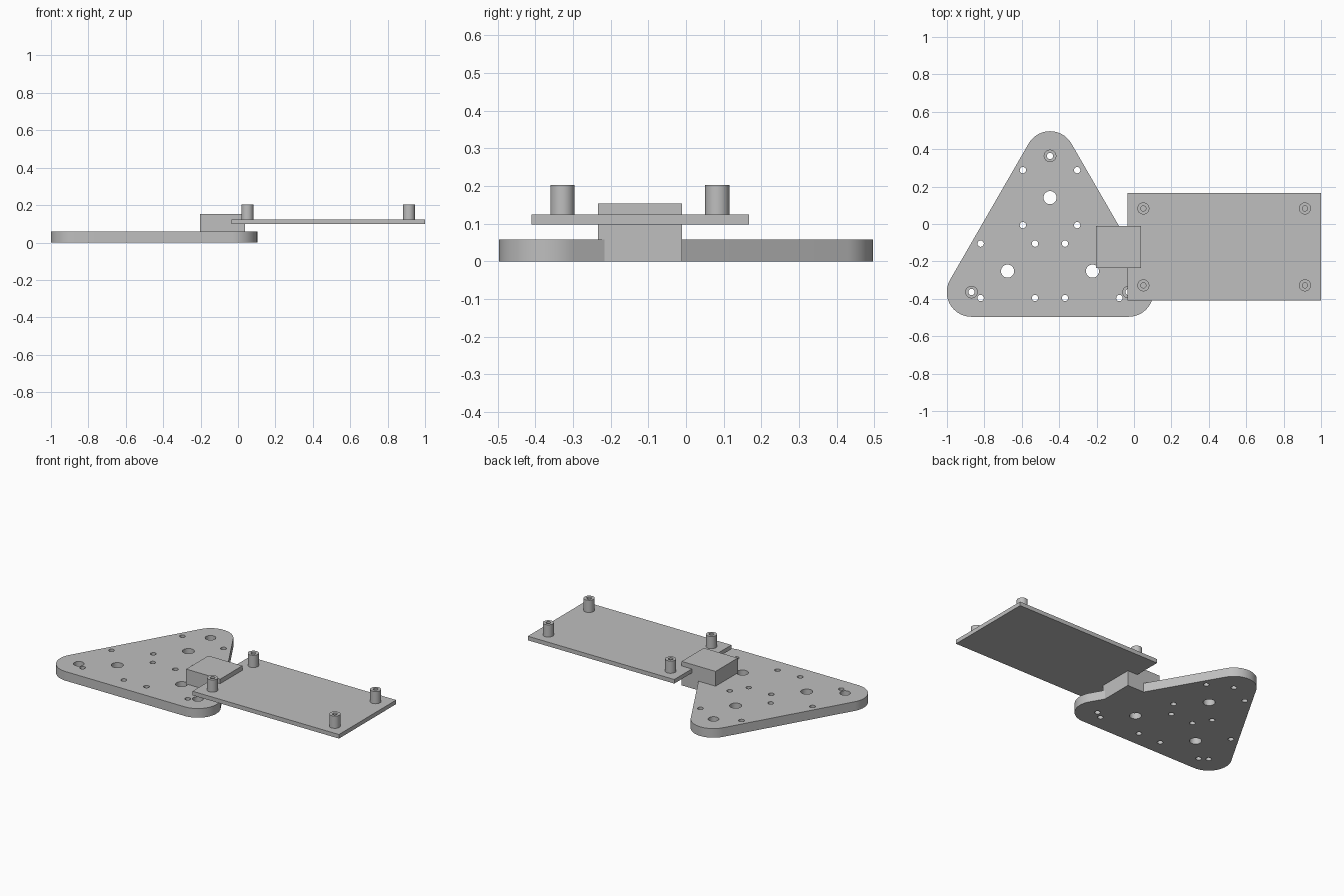
import bpy, bmesh, math

if "Cube" in bpy.data.objects:
    bpy.data.objects.remove(bpy.data.objects["Cube"])

grey = bpy.data.materials.new("plain grey")
grey.diffuse_color = (0.52, 0.52, 0.52, 1)
grey.use_nodes = True
grey.node_tree.nodes["Principled BSDF"].inputs["Base Color"].default_value = grey.diffuse_color


def finish(name, bm):
    bmesh.ops.recalc_face_normals(bm, faces=bm.faces[:])
    me = bpy.data.meshes.new(name)
    bm.to_mesh(me)
    bm.free()
    me.materials.append(grey)
    ob = bpy.data.objects.new(name, me)
    bpy.context.collection.objects.link(ob)
    return ob


def smooth(ob):
    bpy.ops.object.select_all(action='DESELECT')
    ob.select_set(True)
    bpy.context.view_layer.objects.active = ob
    bpy.ops.object.shade_smooth_by_angle(angle=math.radians(30))


def box(name, x0, x1, y0, y1, z0, z1):
    bm = bmesh.new()
    bmesh.ops.create_cube(bm, size=1)
    for v in bm.verts:
        v.co = ((x0 + x1) / 2 + v.co.x * (x1 - x0),
                (y0 + y1) / 2 + v.co.y * (y1 - y0),
                (z0 + z1) / 2 + v.co.z * (z1 - z0))
    return finish(name, bm)


def turned(bm, x, y, profile, n=40):
    """Closed turned solid from (radius, z) points, capped at both ends."""
    rings = [[bm.verts.new((x + r * math.cos(math.tau * i / n),
                            y + r * math.sin(math.tau * i / n), z))
              for i in range(n)] for r, z in profile]
    for a, b in zip(rings, rings[1:]):
        for i in range(n):
            j = (i + 1) % n
            bm.faces.new((a[i], a[j], b[j], b[i]))
    bm.faces.new(rings[0][::-1])
    bm.faces.new(rings[-1])


# Triangular base plate with rounded corners
PLATE, R = 0.0585, 0.132
CX = -0.449
corners = [(CX + 0.42, -0.364, -90), (CX, 0.364, 30), (CX - 0.42, -0.364, 150)]
bm = bmesh.new()
outline = []
for x, y, start in corners:
    for i in range(25):
        a = math.radians(start + 5 * i)
        outline.append(bm.verts.new((x + R * math.cos(a), y + R * math.sin(a), 0)))
face = bm.faces.new(outline)
ext = bmesh.ops.extrude_face_region(bm, geom=[face])
bmesh.ops.translate(bm, vec=(0, 0, PLATE),
                    verts=[v for v in ext['geom'] if isinstance(v, bmesh.types.BMVert)])
plate = finish("base_plate", bm)

# Holes: small through holes, large through holes, counterbored corner holes
bm = bmesh.new()
small = [(s * dx, y) for s in (-1, 1) for dx, y in
         ((0.145, 0.288), (0.145, -0.006), (0.08, -0.105), (0.08, -0.396), (0.371, -0.396))]
small.append((-0.371, -0.105))
for dx, y in small:
    turned(bm, CX + dx, y, [(0.017, -0.1), (0.017, 0.2)])
for dx, y in ((0, 0.141), (-0.227, -0.252), (0.227, -0.252)):
    turned(bm, CX + dx, y, [(0.035, -0.1), (0.035, 0.2)])
for x, y, _ in corners:
    turned(bm, x, y, [(0.017, -0.1), (0.017, 0.03), (0.031, 0.03), (0.031, 0.2)])
cutter = finish("hole_cutter", bm)
cutter.hide_render = True
mod = plate.modifiers.new("holes", 'BOOLEAN')
mod.operation, mod.solver, mod.object = 'DIFFERENCE', 'EXACT', cutter
bpy.context.view_layer.objects.active = plate
bpy.ops.object.modifier_apply(modifier=mod.name)
bpy.data.objects.remove(cutter)
smooth(plate)

# Connecting block and raised rectangular board
box("connecting_block", -0.202, 0.038, -0.234, -0.01, 0, 0.153)
box("board", -0.034, 1.0, -0.41, 0.167, 0.098, 0.124)

# Hollow standoffs on the board
for x in (0.05, 0.914):
    for y in (0.083, -0.328):
        bm = bmesh.new()
        turned(bm, x, y, [(0.032, 0.122), (0.032, 0.202), (0.014, 0.202), (0.014, 0.125)])
        smooth(finish("standoff", bm))
